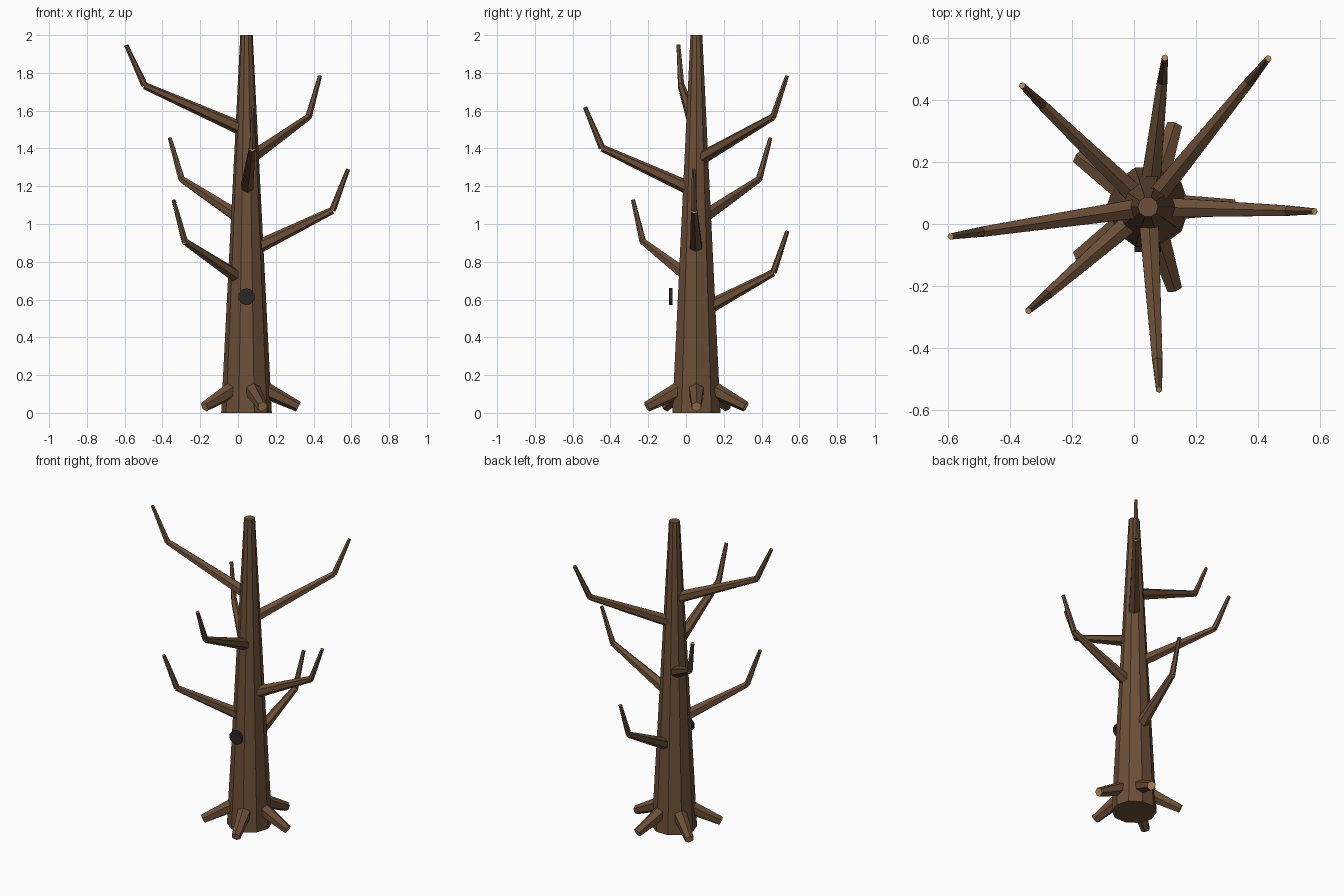
import bpy
import bmesh
from math import radians, cos, sin
from mathutils import Vector, Matrix

cube = bpy.data.objects.get("Cube")
if cube:
    bpy.data.objects.remove(cube, do_unlink=True)


def material(name, rgb):
    mat = bpy.data.materials.new(name)
    mat.use_nodes = True
    mat.diffuse_color = (*rgb, 1)
    mat.node_tree.nodes["Principled BSDF"].inputs["Base Color"].default_value = (*rgb, 1)
    return mat


BARK = material("bark brown", (0.147, 0.078, 0.039))
WOOD = material("cut wood tan", (0.46, 0.26, 0.11))
DARK = material("hollow dark", (0.026, 0.018, 0.018))

AXIS = Vector((0.045, 0.055, 0))  # foot of the trunk


def polar(angle, reach, z):
    """Point at a given angle and distance from the trunk axis."""
    return AXIS + Vector((reach * cos(angle), reach * sin(angle), z))


def limb(name, points, radii, sides, mat, end_mat=None, turn=0):
    """Chain of tapered, capped segments through the points."""
    bm = bmesh.new()
    for a, b, r1, r2 in zip(points, points[1:], radii, radii[1:]):
        axis = b - a
        place = (Matrix.Translation((a + b) / 2)
                 @ axis.to_track_quat('Z', 'Y').to_matrix().to_4x4()
                 @ Matrix.Rotation(turn, 4, 'Z'))
        bmesh.ops.create_cone(bm, cap_ends=True, segments=sides, radius1=r1,
                              radius2=r2, depth=axis.length, matrix=place)
        # the outer end of each segment shows the cut wood
        if end_mat:
            bm.normal_update()
            for f in bm.faces:
                if len(f.verts) == sides and f.normal.dot(axis.normalized()) > 0.99:
                    f.material_index = 1
    mesh = bpy.data.meshes.new(name)
    bm.to_mesh(mesh)
    bm.free()
    mesh.materials.append(mat)
    if end_mat:
        mesh.materials.append(end_mat)
    obj = bpy.data.objects.new(name, mesh)
    bpy.context.collection.objects.link(obj)
    return obj


# Trunk, with corners facing front and back
limb("trunk", [AXIS, AXIS + Vector((0, 0, 2))], [0.134, 0.033], 10, BARK,
     turn=radians(90))

# Roots, evenly spread
for i in range(5):
    a = radians(72 * i)
    limb(f"root_{i + 1}", [polar(a, 0.08, 0.13), polar(a, 0.275, 0.033)],
         [0.046, 0.028], 6, BARK, WOOD)

# Branches spiral up the trunk, each with an upturned twig
for i in range(7):
    a = radians(83.5 + 137.5 * i)
    start = polar(a, 0.085 - 0.007 * i, 0.57 + 0.157 * i)
    elbow = polar(a, 0.41 + 0.0225 * i, 0.742 + 0.165 * i)
    tip = polar(a, 0.485 + 0.0265 * i, 0.963 + 0.164 * i)
    limb(f"branch_{i + 1}", [start, elbow], [0.036, 0.019], 6, BARK, WOOD)
    limb(f"twig_{i + 1}", [elbow, tip], [0.018, 0.011], 6, BARK, WOOD)

# Dark knot on the front
limb("knot", [Vector((0.045, -0.072, 0.615)), Vector((0.045, -0.09, 0.615))],
     [0.045, 0.045], 10, DARK)
